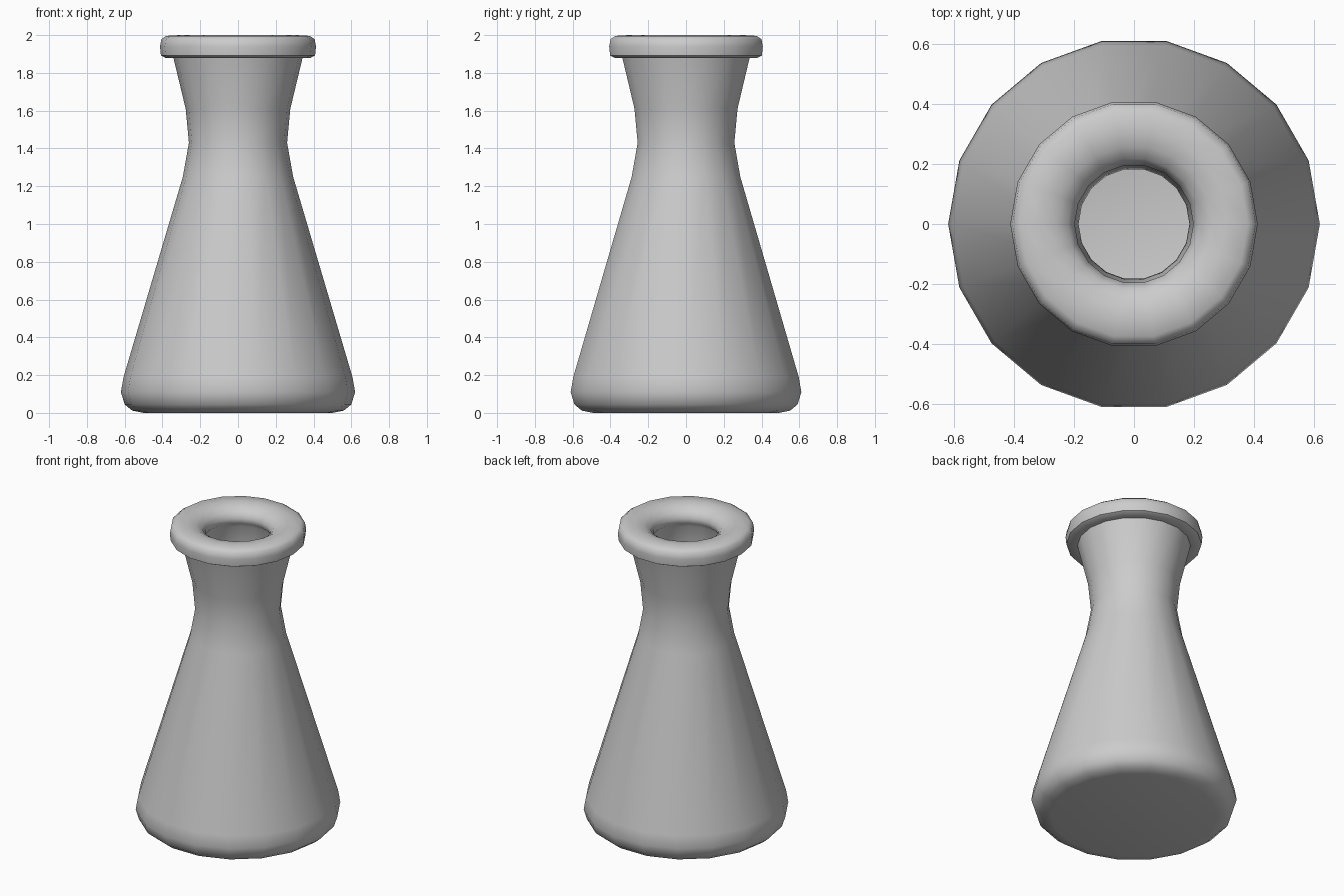
import bpy, bmesh, math

if "Cube" in bpy.data.objects:
    bpy.data.objects.remove(bpy.data.objects["Cube"])

SIDES = 18


def lathe(name, profile):
    """Spin an (r, z) profile about z; r = 0 ends close into a pole."""
    bm = bmesh.new()
    rings = []
    for r, z in profile:
        if r == 0:
            rings.append([bm.verts.new((0, 0, z))] * SIDES)
        else:
            rings.append([bm.verts.new((r * math.cos(2 * math.pi * i / SIDES),
                                        r * math.sin(2 * math.pi * i / SIDES), z))
                          for i in range(SIDES)])
    for a, b in zip(rings, rings[1:]):
        for i in range(SIDES):
            j = (i + 1) % SIDES
            bm.faces.new(dict.fromkeys((a[i], a[j], b[j], b[i])))
    bmesh.ops.recalc_face_normals(bm, faces=bm.faces)
    mesh = bpy.data.meshes.new(name)
    bm.to_mesh(mesh)
    bm.free()
    obj = bpy.data.objects.new(name, mesh)
    bpy.context.collection.objects.link(obj)
    bpy.ops.object.select_all(action='DESELECT')
    obj.select_set(True)
    bpy.context.view_layer.objects.active = obj
    bpy.ops.object.shade_smooth_by_angle(angle=math.radians(50))
    return obj


# Rounded base, cone body and flared neck
outer = [(0, 0), (0.50, 0), (0.56, 0.012), (0.60, 0.045), (0.62, 0.11),
         (0.606, 0.19), (0.292, 1.25), (0.26, 1.43), (0.277, 1.61), (0.342, 1.88)]
# Rolled rim
rim = [(0.385, 1.88), (0.408, 1.892), (0.413, 1.94), (0.406, 1.978), (0.38, 1.996),
       (0.31, 2.0), (0.26, 1.99), (0.22, 1.965), (0.198, 1.93), (0.203, 1.895)]
# Inner wall and floor
inner = [(0.235, 1.86), (0.205, 1.61), (0.185, 1.43), (0.215, 1.23),
         (0.53, 0.18), (0.535, 0.11), (0.49, 0.08), (0, 0.08)]

lathe("flask", outer + rim + inner)
